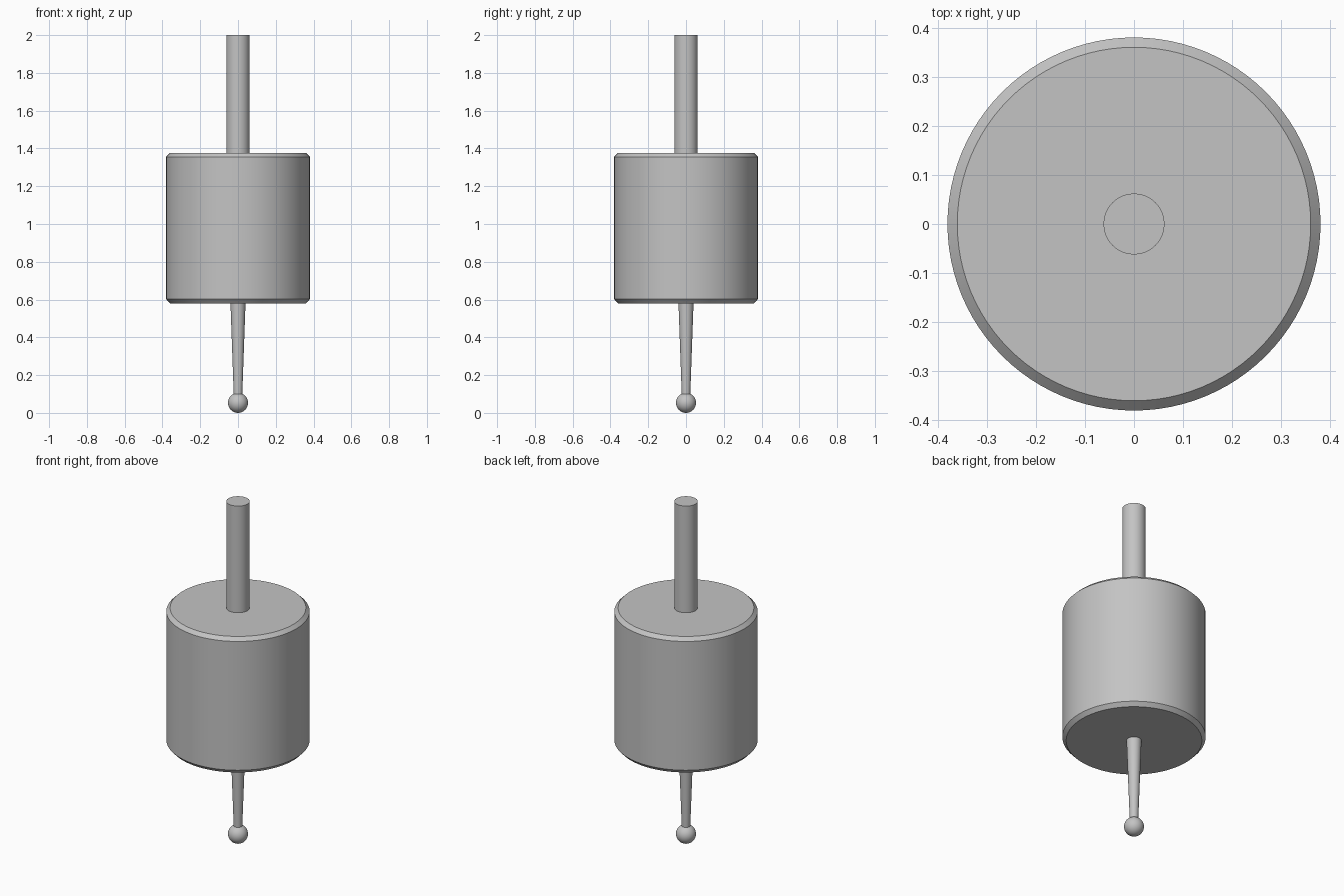
import bpy
import bmesh
import math

SIDES = 96

# Remove the default cube
cube = bpy.data.objects.get("Cube")
if cube:
    bpy.data.objects.remove(cube, do_unlink=True)

# Single metal colour
metal = bpy.data.materials.new("satin_grey_metal")
metal.use_nodes = True
grey = (0.55, 0.55, 0.55, 1)
metal.diffuse_color = grey
metal.node_tree.nodes["Principled BSDF"].inputs["Base Color"].default_value = grey


def finish(name, bm):
    """Turn a bmesh into a smooth-shaded object with crisp edges."""
    bmesh.ops.recalc_face_normals(bm, faces=bm.faces)
    mesh = bpy.data.meshes.new(name)
    bm.to_mesh(mesh)
    bm.free()
    mesh.materials.append(metal)
    obj = bpy.data.objects.new(name, mesh)
    bpy.context.collection.objects.link(obj)
    bpy.ops.object.select_all(action="DESELECT")
    obj.select_set(True)
    bpy.context.view_layer.objects.active = obj
    bpy.ops.object.shade_smooth_by_angle(angle=math.radians(30))
    return obj


def turned(name, profile):
    """Lathe (radius, height) points around z and cap both ends."""
    bm = bmesh.new()
    rings = []
    for radius, z in profile:
        ring = bmesh.ops.create_circle(bm, segments=SIDES, radius=radius)["verts"]
        for v in ring:
            v.co.z = z
        rings.append(ring)
    for low, high in zip(rings, rings[1:]):
        for i in range(SIDES):
            j = (i + 1) % SIDES
            bm.faces.new((low[i], low[j], high[j], high[i]))
    bm.faces.new(rings[0])
    bm.faces.new(rings[-1])
    return finish(name, bm)


# Cylindrical housing with chamfered rims
turned("housing", [(0.36, 0.58), (0.38, 0.602), (0.38, 1.356), (0.36, 1.376)])

# Mounting shank above the housing
turned("shank", [(0.062, 1.37), (0.062, 2.0)])

# Tapered stem below the housing
turned("stylus_stem", [(0.022, 0.08), (0.04, 0.585)])

# Ball tip
ball = bmesh.new()
bmesh.ops.create_uvsphere(ball, u_segments=48, v_segments=24, radius=0.053)
bmesh.ops.translate(ball, verts=ball.verts, vec=(0, 0, 0.053))
finish("ball_tip", ball)
